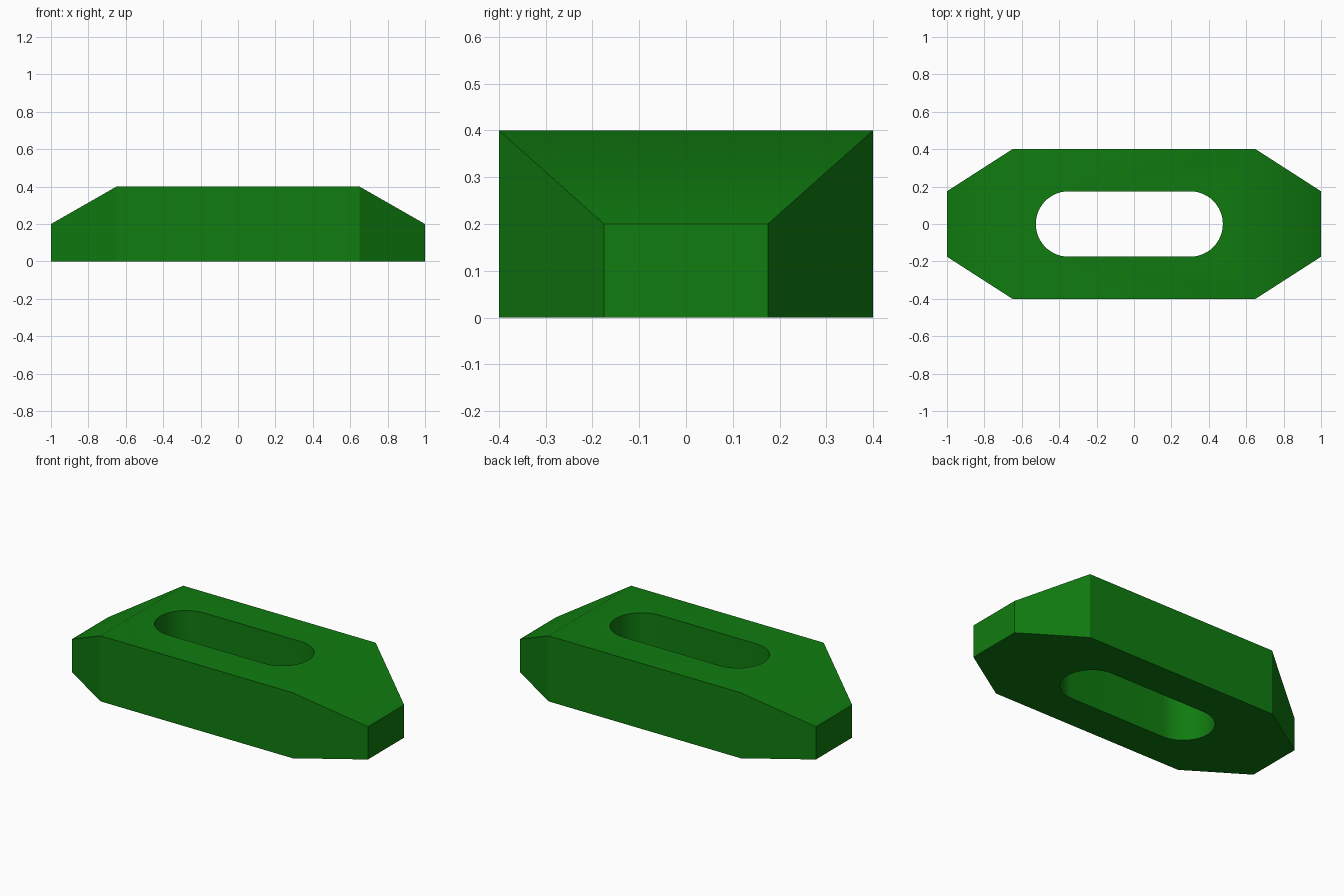
import bpy, bmesh, math

cube = bpy.data.objects.get("Cube")
if cube:
    bpy.data.objects.remove(cube, do_unlink=True)

# Single green material
green = bpy.data.materials.new("green")
green.use_nodes = True
colour = (0.005, 0.2, 0.005, 1.0)
green.diffuse_color = colour
green.node_tree.nodes["Principled BSDF"].inputs["Base Color"].default_value = colour


def prism(name, outline, z0, z1):
    """Extrude a counter-clockwise xy outline from z0 to z1."""
    bm = bmesh.new()
    base = bm.faces.new([bm.verts.new((x, y, z0)) for x, y in outline])
    ext = bmesh.ops.extrude_face_region(bm, geom=[base], use_keep_orig=True)
    top = [v for v in ext["geom"] if isinstance(v, bmesh.types.BMVert)]
    bmesh.ops.translate(bm, verts=top, vec=(0, 0, z1 - z0))
    bmesh.ops.recalc_face_normals(bm, faces=bm.faces)
    mesh = bpy.data.meshes.new(name)
    bm.to_mesh(mesh)
    bm.free()
    mesh.materials.append(green)
    obj = bpy.data.objects.new(name, mesh)
    bpy.context.collection.objects.link(obj)
    return obj


# Eight-sided block with tapered ends
body = prism("block_body",
             [(-1, -0.175), (-0.65, -0.4), (0.65, -0.4), (1, -0.175),
              (1, 0.175), (0.65, 0.4), (-0.65, 0.4), (-1, 0.175)], 0, 0.4)

# Slope the top down at both ends
bm = bmesh.new()
bm.from_mesh(body.data)
corners = [v for v in bm.verts if v.co.z > 0.3 and abs(abs(v.co.x) - 0.65) < 0.01]
for side in (-1, 1):
    pair = [v for v in corners if v.co.x * side > 0]
    bmesh.ops.connect_verts(bm, verts=pair)
for v in bm.verts:
    if v.co.z > 0.3 and abs(v.co.x) > 0.9:
        v.co.z = 0.2
bm.to_mesh(body.data)
bm.free()

# Round-ended through slot, slightly off centre
radius, steps = 0.175, 24
slot = []
for cx, start in ((0.30, -math.pi / 2), (-0.35, math.pi / 2)):
    for i in range(steps + 1):
        a = start + math.pi * i / steps
        slot.append((cx + radius * math.cos(a), radius * math.sin(a)))
cutter = prism("slot_cutter", slot, -0.1, 0.5)
cutter.hide_render = True

cut = body.modifiers.new("slot", 'BOOLEAN')
cut.operation = 'DIFFERENCE'
cut.solver = 'EXACT'
cut.object = cutter
bpy.ops.object.select_all(action='DESELECT')
bpy.context.view_layer.objects.active = body
body.select_set(True)
bpy.ops.object.modifier_apply(modifier=cut.name)
bpy.data.objects.remove(cutter, do_unlink=True)

# Smooth slot ends, crisp outer edges
bpy.ops.object.shade_smooth_by_angle(angle=math.radians(30))
